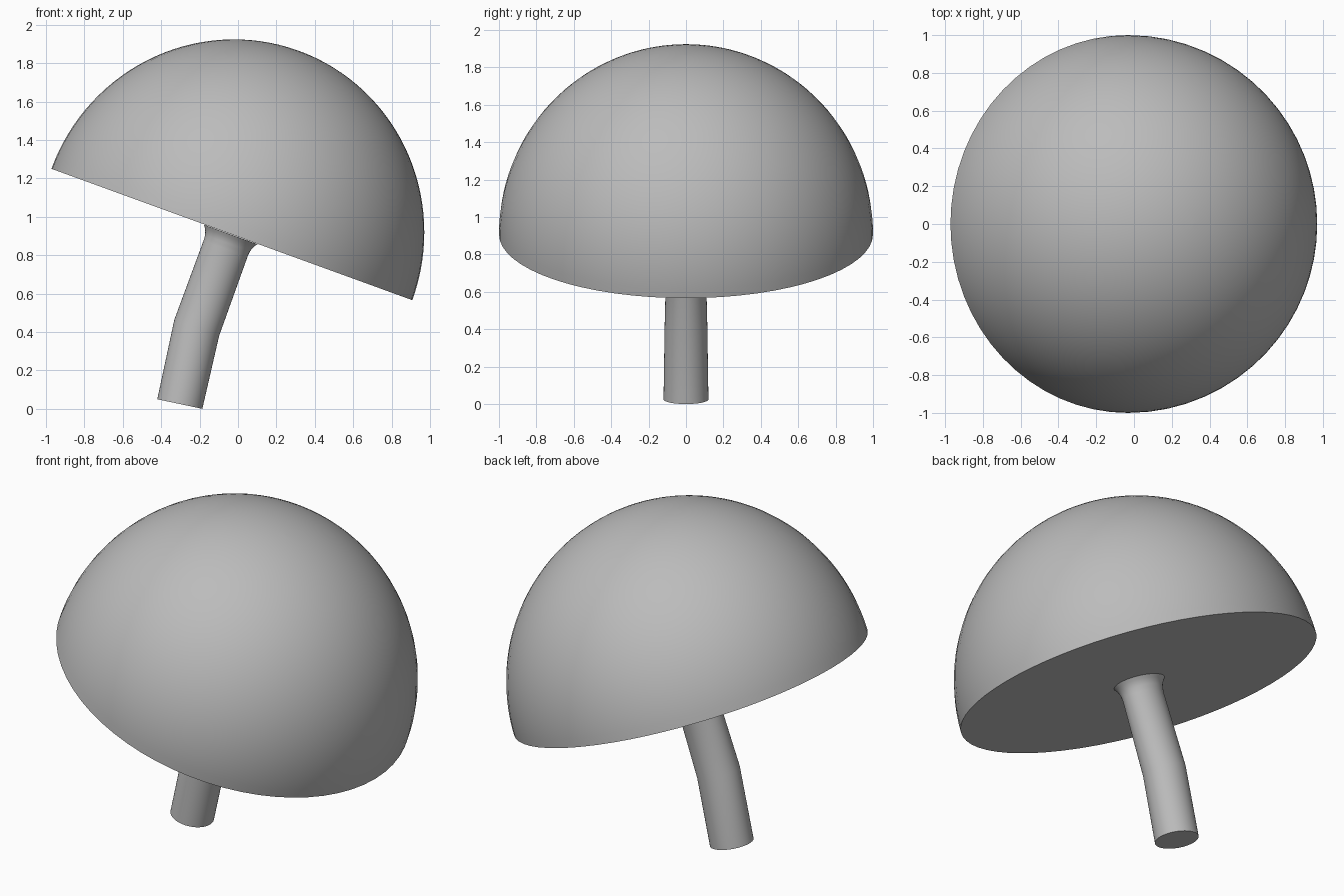
import bpy, bmesh, math
from mathutils import Matrix, Vector

if "Cube" in bpy.data.objects:
    bpy.data.objects.remove(bpy.data.objects["Cube"], do_unlink=True)

SIDES = 64
TILT = math.radians(20)

grey = bpy.data.materials.new("plain grey")
grey.use_nodes = True
colour = (0.5, 0.5, 0.5, 1)
grey.diffuse_color = colour
grey.node_tree.nodes["Principled BSDF"].inputs["Base Color"].default_value = colour


def ring(bm, centre, tilt, rx, ry):
    """Add a ring of vertices leaning towards +x by the tilt."""
    lean = Matrix.Rotation(tilt, 3, "Y")
    angles = [math.tau * i / SIDES for i in range(SIDES)]
    return [bm.verts.new(Vector(centre) + lean @ Vector((rx * math.cos(a), ry * math.sin(a), 0)))
            for a in angles]


def loft(name, rings):
    """Skin a list of (centre, tilt, rx, ry) rings and close both ends."""
    bm = bmesh.new()
    loops = [ring(bm, *r) for r in rings]
    for low, high in zip(loops, loops[1:]):
        for i in range(SIDES):
            j = (i + 1) % SIDES
            bm.faces.new((low[i], low[j], high[j], high[i]))
    bm.faces.new(loops[0][::-1])
    bm.faces.new(loops[-1])
    bmesh.ops.recalc_face_normals(bm, faces=bm.faces)
    mesh = bpy.data.meshes.new(name)
    bm.to_mesh(mesh)
    bm.free()
    mesh.materials.append(grey)
    obj = bpy.data.objects.new(name, mesh)
    bpy.context.collection.objects.link(obj)
    bpy.ops.object.select_all(action="DESELECT")
    obj.select_set(True)
    bpy.context.view_layer.objects.active = obj
    bpy.ops.object.shade_smooth_by_angle(angle=math.radians(35))
    return obj


# Tilted dome with a flat underside
cap_centre = Vector((-0.032, 0, 0.908))
axis = Vector((math.sin(TILT), 0, math.cos(TILT)))
steps = 32
dome = []
for k in range(steps):
    a = math.pi / 2 * k / (steps - 0.9)
    r = math.cos(a)
    dome.append((cap_centre + axis * 1.018 * math.sin(a), TILT, r, r))
loft("mushroom_cap", dome)

# Bent stem, flaring where it meets the underside
top = Vector((-0.038, 0, 0.908))
stem = [((-0.303, 0, 0.025), math.radians(12), 0.12, 0.12),
        ((-0.215, 0, 0.422), math.radians(20), 0.124, 0.114),
        (top - axis * 0.08, TILT, 0.122, 0.104)]
for k in range(1, 6):
    t = k / 5
    flare = 0.026 * t ** 2.5
    stem.append((top - axis * 0.08 * (1 - t), TILT, 0.122 + flare, 0.108 + flare))
loft("mushroom_stem", stem)
